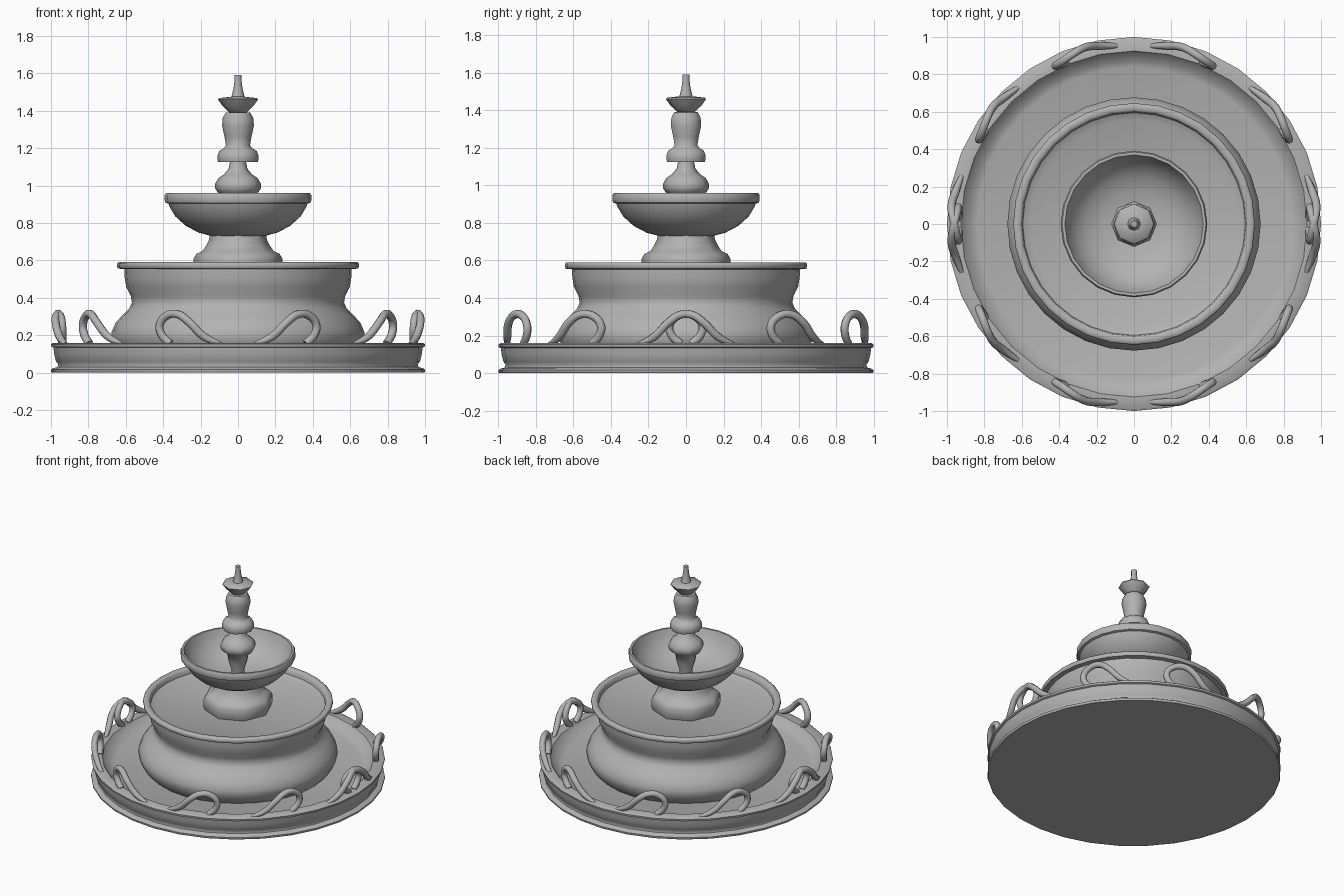
import bpy, bmesh, math

# Mid-grey stone
stone = bpy.data.materials.new("stone")
stone.diffuse_color = (0.45, 0.45, 0.45, 1)


def smooth(obj, angle=50):
    obj.data.materials.clear()
    obj.data.materials.append(stone)
    bpy.ops.object.select_all(action='DESELECT')
    bpy.context.view_layer.objects.active = obj
    obj.select_set(True)
    bpy.ops.object.shade_smooth_by_angle(angle=math.radians(angle))


def lathe(name, profile, sides, phase=0.0):
    """Turn an (r, z) profile about z; r = 0 makes a pole."""
    bm = bmesh.new()
    rings = []
    for r, z in profile:
        if r == 0:
            rings.append([bm.verts.new((0, 0, z))] * sides)
        else:
            rings.append([bm.verts.new((r * math.cos(2 * math.pi * (i + phase) / sides),
                                        r * math.sin(2 * math.pi * (i + phase) / sides), z))
                          for i in range(sides)])
    for a, b in zip(rings, rings[1:]):
        for i in range(sides):
            j = (i + 1) % sides
            bm.faces.new(list(dict.fromkeys((a[i], a[j], b[j], b[i]))))
    bmesh.ops.recalc_face_normals(bm, faces=bm.faces)
    mesh = bpy.data.meshes.new(name)
    bm.to_mesh(mesh)
    bm.free()
    obj = bpy.data.objects.new(name, mesh)
    bpy.context.collection.objects.link(obj)
    smooth(obj)
    return obj


# Wide ground basin with moulded edge and shallow floor
lathe("ground_basin", [
    (0, 0), (0.995, 0), (1.0, 0.006), (1.0, 0.016), (0.99, 0.023), (0.965, 0.03),
    (0.962, 0.045), (0.973, 0.06), (0.983, 0.10), (0.987, 0.133), (0.998, 0.138),
    (1.0, 0.152), (0.99, 0.159), (0.925, 0.159), (0.91, 0.14), (0.87, 0.11),
    (0.84, 0.10), (0, 0.10)], 32)

# Bulging middle tub
lathe("middle_tub", [
    (0, 0.09), (0.62, 0.09), (0.655, 0.13), (0.677, 0.18), (0.677, 0.215), (0.655, 0.265),
    (0.615, 0.31), (0.58, 0.345), (0.567, 0.375), (0.573, 0.41), (0.598, 0.46),
    (0.606, 0.51), (0.608, 0.553), (0.64, 0.556), (0.646, 0.565), (0.646, 0.582),
    (0.638, 0.59), (0.61, 0.59), (0.60, 0.58), (0.595, 0.55), (0.555, 0.53), (0, 0.53)], 32)

# Eight-sided pedestal
lathe("pedestal", [
    (0, 0.52), (0.225, 0.52), (0.237, 0.55), (0.237, 0.61), (0.222, 0.635), (0.19, 0.65),
    (0.17, 0.68), (0.155, 0.71), (0.148, 0.75), (0, 0.75)], 8)

# Upper bowl, hollow
lathe("upper_bowl", [
    (0, 0.73), (0.14, 0.73), (0.21, 0.748), (0.28, 0.785), (0.335, 0.835), (0.365, 0.885),
    (0.372, 0.903), (0.388, 0.908), (0.392, 0.92), (0.392, 0.948), (0.385, 0.96),
    (0.37, 0.96), (0.355, 0.92), (0.32, 0.86), (0.26, 0.81), (0.17, 0.775), (0, 0.76)], 24)

# Turned finial column
lathe("finial_lower", [
    (0, 0.75), (0.045, 0.75), (0.045, 0.82), (0.065, 0.88), (0.075, 0.94), (0.11, 0.965),
    (0.122, 0.985), (0.122, 1.01), (0.105, 1.04), (0.075, 1.06), (0.05, 1.09),
    (0.042, 1.13), (0, 1.13)], 8)
lathe("finial_vase", [
    (0, 1.125), (0.106, 1.125), (0.11, 1.14), (0.11, 1.16), (0.10, 1.185), (0.075, 1.20),
    (0.064, 1.215), (0.072, 1.26), (0.085, 1.32), (0.082, 1.36), (0.066, 1.39), (0, 1.395)], 10)
lathe("finial_cup_and_spout", [
    (0, 1.385), (0.04, 1.385), (0.06, 1.405), (0.082, 1.425), (0.107, 1.46), (0.10, 1.468),
    (0.035, 1.475), (0.024, 1.52), (0.019, 1.56), (0.019, 1.592), (0, 1.592)], 8)

# Curled rim ornaments: (degrees along rim, radius, height)
CURL = [(0, 0.957, 0.15), (5.5, 0.97, 0.195), (10, 0.98, 0.27), (14, 0.967, 0.312),
        (18, 0.952, 0.305), (20.8, 0.945, 0.255), (20.3, 0.942, 0.205), (17.3, 0.94, 0.155)]


def rim_curl(name, start, sx, sy):
    curve = bpy.data.curves.new(name, 'CURVE')
    curve.dimensions = '3D'
    curve.bevel_depth = 0.022
    curve.bevel_resolution = 2
    curve.resolution_u = 5
    curve.use_fill_caps = True
    sp = curve.splines.new('BEZIER')
    sp.bezier_points.add(len(CURL) - 1)
    for k, (p, (deg, r, z)) in enumerate(zip(sp.bezier_points, CURL)):
        a = math.radians(start + deg)
        p.co = (sx * r * math.sin(a), sy * r * math.cos(a), z)
        p.handle_left_type = p.handle_right_type = 'AUTO'
        p.radius = 0.6 if k == 0 else 1.0
    obj = bpy.data.objects.new(name, curve)
    bpy.context.collection.objects.link(obj)
    bpy.ops.object.select_all(action='DESELECT')
    bpy.context.view_layer.objects.active = obj
    obj.select_set(True)
    bpy.ops.object.convert(target='MESH')
    smooth(bpy.context.object, 60)


for sx in (1, -1):
    for sy in (1, -1):
        for n, start in enumerate((5.5, 40.5, 74.5)):
            rim_curl(f"rim_curl_{n}_{'r' if sx > 0 else 'l'}_{'b' if sy > 0 else 'f'}", start, sx, sy)
